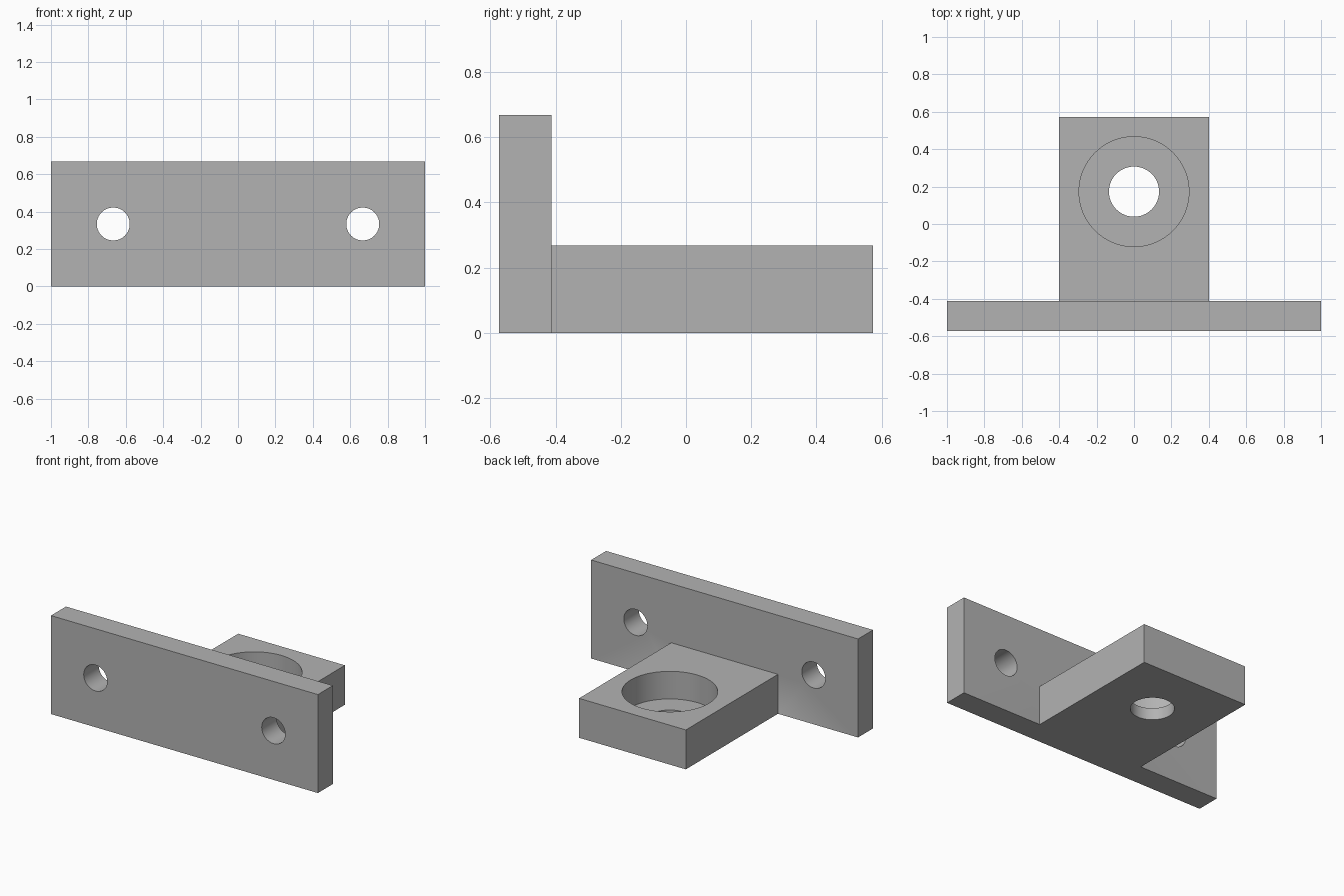
import bpy
import math

cube = bpy.data.objects.get("Cube")
if cube:
    bpy.data.objects.remove(cube, do_unlink=True)

# One plain grey
grey = bpy.data.materials.new("grey metal")
grey.use_nodes = True
grey.diffuse_color = (0.45, 0.45, 0.45, 1)
grey.node_tree.nodes["Principled BSDF"].inputs["Base Color"].default_value = grey.diffuse_color


def box(name, low, high):
    centre = [(a + b) / 2 for a, b in zip(low, high)]
    bpy.ops.mesh.primitive_cube_add(size=1, location=centre)
    ob = bpy.context.object
    ob.name = name
    ob.scale = [b - a for a, b in zip(low, high)]
    bpy.ops.object.transform_apply(location=True, rotation=False, scale=True)
    ob.data.materials.append(grey)
    return ob


def cylinder(name, centre, radius, length, tilt=0):
    bpy.ops.mesh.primitive_cylinder_add(vertices=64, radius=radius, depth=length,
                                        location=centre, rotation=(tilt, 0, 0))
    ob = bpy.context.object
    ob.name = name
    ob.data.materials.append(grey)
    return ob


def combine(target, tool, operation):
    mod = target.modifiers.new(tool.name, 'BOOLEAN')
    mod.operation = operation
    mod.solver = 'EXACT'
    mod.object = tool
    bpy.context.view_layer.objects.active = target
    bpy.ops.object.modifier_apply(modifier=mod.name)
    bpy.data.objects.remove(tool, do_unlink=True)


# Dimensions
front, back = -0.573, 0.573
plate_back = front + 0.16
plate_top, block_top = 0.667, 0.267
bore_y, floor_z = 0.173, 0.08

# Upright mounting plate joined to the rear block
bracket = box("mounting_bracket", (-1, front, 0), (1, plate_back, plate_top))
block = box("rear_block", (-0.4, plate_back - 0.08, 0), (0.4, back, block_top))
combine(bracket, block, 'UNION')

# Bolt holes through the plate
for side in (-1, 1):
    hole = cylinder("bolt_hole", (side * 0.667, plate_back - 0.08, plate_top / 2),
                    0.088, 0.4, math.pi / 2)
    combine(bracket, hole, 'DIFFERENCE')

# Stepped bore through the block
combine(bracket, cylinder("counterbore", (0, bore_y, floor_z + 0.2), 0.294, 0.4), 'DIFFERENCE')
combine(bracket, cylinder("through_hole", (0, bore_y, 0.1), 0.134, 0.6), 'DIFFERENCE')

# Smooth bores, sharp edges
bpy.ops.object.select_all(action='DESELECT')
bracket.select_set(True)
bpy.context.view_layer.objects.active = bracket
bpy.ops.object.shade_smooth_by_angle(angle=math.radians(30))
